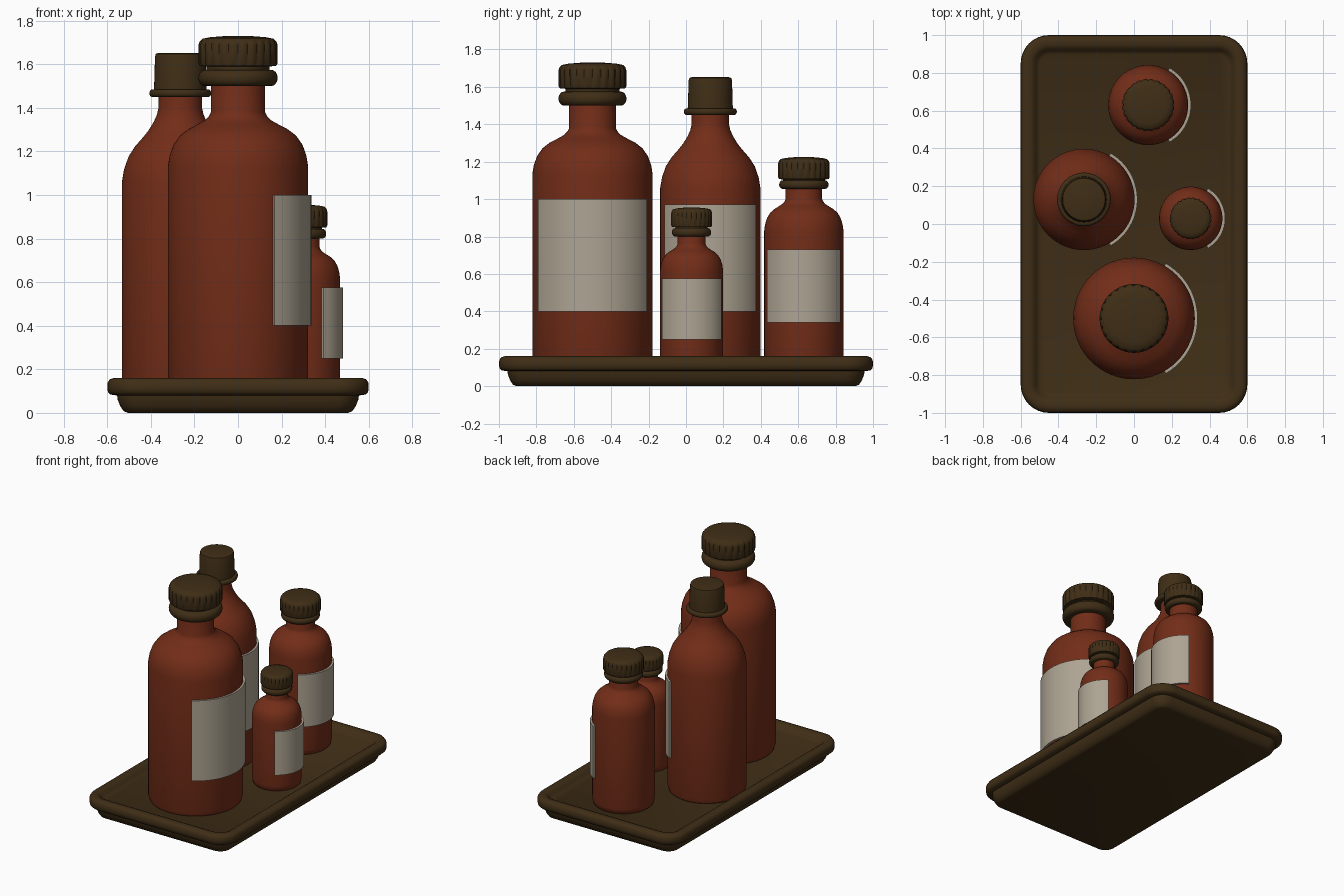
import bpy
import bmesh
from math import sin, cos, pi, radians

cube = bpy.data.objects.get("Cube")
if cube:
    bpy.data.objects.remove(cube)


def material(name, rgb):
    m = bpy.data.materials.new(name)
    m.use_nodes = True
    m.diffuse_color = (*rgb, 1)
    bsdf = m.node_tree.nodes["Principled BSDF"]
    bsdf.inputs["Base Color"].default_value = (*rgb, 1)
    bsdf.inputs["Roughness"].default_value = 0.7
    return m


AMBER = material("amber_glass", (0.17, 0.026, 0.009))
BROWN = material("dark_brown", (0.05, 0.027, 0.008))
PAPER = material("label_paper", (0.42, 0.37, 0.29))


def skin(name, loops, mat, location=(0, 0, 0), closed=False, angle=40):
    """Bridge equal-length point loops; cap both ends, or join last to first."""
    bm = bmesh.new()
    rings = [[bm.verts.new(p) for p in loop] for loop in loops]
    pairs = list(zip(rings, rings[1:]))
    if closed:
        pairs.append((rings[-1], rings[0]))
    n = len(rings[0])
    last = n - 1 if closed else n
    for a, b in pairs:
        for i in range(last):
            j = (i + 1) % n
            bm.faces.new((a[i], a[j], b[j], b[i]))
    if closed:
        bm.faces.new([r[0] for r in rings])
        bm.faces.new([r[-1] for r in rings])
    else:
        bm.faces.new(rings[0])
        bm.faces.new(rings[-1])
    bmesh.ops.recalc_face_normals(bm, faces=bm.faces)
    mesh = bpy.data.meshes.new(name)
    bm.to_mesh(mesh)
    bm.free()
    mesh.materials.append(mat)
    obj = bpy.data.objects.new(name, mesh)
    obj.location = location
    bpy.context.collection.objects.link(obj)
    bpy.ops.object.select_all(action='DESELECT')
    obj.select_set(True)
    bpy.context.view_layer.objects.active = obj
    bpy.ops.object.shade_smooth_by_angle(angle=radians(angle))
    return obj


def circle(r, z, n=64, rib=0.0):
    """Ring of points; rib pulls in every other pair of points as a groove."""
    pts = []
    for i in range(n):
        q = r - (rib if i % 4 == 0 else 0)
        pts.append((q * cos(2 * pi * i / n), q * sin(2 * pi * i / n), z))
    return pts


def lathe(name, profile, mat, at):
    return skin(name, [circle(r, z) for r, z in profile], mat, (*at, 0))


def bead(name, r, z0, z1, core, at):
    """Rounded collar around the neck."""
    mid, half = (z0 + z1) / 2, (z1 - z0) / 2
    prof = [(core, z0)]
    for k in range(9):
        t = -pi / 2 + pi * k / 8
        prof.append((r - half * 0.8 * (1 - cos(t)), mid + half * sin(t)))
    return lathe(name, prof + [(core, z1)], BROWN, at)


def ribbed_cap(name, r, z0, z1, at):
    """Screw cap with grooved side and softly domed top."""
    h, g = z1 - z0, r * 0.05
    rows = [(0.8, 0, 0), (0.96, 0.02, 0), (1, 0.1, g), (1, 0.7, g),
            (0.97, 0.82, g / 2), (0.9, 0.91, 0), (0.7, 0.96, 0), (0.3, 1, 0)]
    loops = [circle(r * s, z0 + h * t, 96, rib) for s, t, rib in rows]
    return skin(name, loops, BROWN, (*at, 0), angle=50)


def label(name, r, z0, z1, at):
    """Paper band wrapped over the +x side of the bottle."""
    def arc(q, z):
        return [(q * cos(radians(a)), q * sin(radians(a)), z)
                for a in range(-60, 61, 5)]
    r0, r1 = r - 0.003, r + 0.015
    loops = [arc(r0, z0), arc(r1, z0), arc(r1, z1), arc(r0, z1)]
    return skin(name, loops, PAPER, (*at, 0), closed=True)


FLOOR = 0.12


def bottle(name, at, r, neck, shoulder, neck_base, neck_top, curve):
    """Glass body: curve lists (0 wall - 1 neck, 0 shoulder - 1 neck base)."""
    prof = [(r * 0.9, FLOOR - 0.005), (r * 0.97, FLOOR + 0.008), (r, FLOOR + 0.04)]
    for s, t in curve:
        prof.append((r + (neck - r) * s, shoulder + (neck_base - shoulder) * t))
    prof.append((neck, neck_top))
    return lathe(name, prof, AMBER, at)


ROUND = [(0, 0), (0.04, 0.2), (0.13, 0.4), (0.28, 0.57), (0.48, 0.69),
         (0.7, 0.78), (0.86, 0.85), (0.96, 0.93), (1, 1)]
SLOPE = [(0, 0), (0.06, 0.17), (0.18, 0.34), (0.36, 0.48), (0.54, 0.58),
         (0.72, 0.69), (0.87, 0.81), (0.96, 0.91), (1, 1)]

# Three ribbed-cap bottles: position, radius, neck, heights, label, collar, cap
ribbed = {
    "large": ((0.0, -0.5), 0.322, 0.125, (1.13, 1.38, 1.6), (0.4, 1.0),
              (0.182, 1.5, 1.575), (0.182, 1.59, 1.73)),
    "medium": ((0.075, 0.63), 0.212, 0.098, (0.83, 1.0, 1.12), (0.34, 0.73),
               (0.132, 1.055, 1.1), (0.138, 1.105, 1.225)),
    "small": ((0.3, 0.03), 0.168, 0.075, (0.62, 0.76, 0.86), (0.25, 0.575),
              (0.105, 0.8, 0.845), (0.11, 0.85, 0.955)),
}
for size, (at, r, neck, heights, band, collar, cap) in ribbed.items():
    bottle(size + "_bottle", at, r, neck, *heights, ROUND)
    label(size + "_label", r, *band, at)
    bead(size + "_collar", *collar, neck * 0.95, at)
    lathe(size + "_cap_thread", [(neck * 1.15, collar[1] + 0.02),
                                 (neck * 1.15, cap[1] + 0.02)], BROWN, at)
    ribbed_cap(size + "_cap", *cap, at)

# Tall bottle with a sloping shoulder and a plain cap
tall = (-0.265, 0.13)
bottle("tall_bottle", tall, 0.268, 0.1, 1.06, 1.4, 1.47, SLOPE)
label("tall_label", 0.268, 0.4, 0.97, tall)
bead("tall_collar", 0.142, 1.45, 1.485, 0.09, tall)
lathe("tall_cap", [(0.122, 1.47), (0.12, 1.5), (0.116, 1.635), (0.112, 1.648),
                   (0.1, 1.652)], BROWN, tall)


# Tray: rounded rectangles stacked from the base, over the rim, to the floor
def rounded_rectangle(inset, z):
    hx, hy = 0.6 - inset, 1.0 - inset
    rad = max(0.15 - inset, 0.06)
    pts = []
    for k, (sx, sy) in enumerate([(1, 1), (-1, 1), (-1, -1), (1, -1)]):
        for i in range(9):
            t = pi / 2 * (k + i / 8)
            pts.append((sx * (hx - rad) + rad * cos(t),
                        sy * (hy - rad) + rad * sin(t), z))
    return pts


tray = [(0.095, 0), (0.075, 0.008), (0.06, 0.03), (0.048, 0.06), (0.045, 0.08),
        (0.015, 0.084), (0.003, 0.095), (0, 0.115), (0.002, 0.14),
        (0.012, 0.154), (0.03, 0.16), (0.055, 0.158), (0.072, 0.15),
        (0.085, 0.13), (0.1, FLOOR)]
skin("tray", [rounded_rectangle(*p) for p in tray], BROWN)
